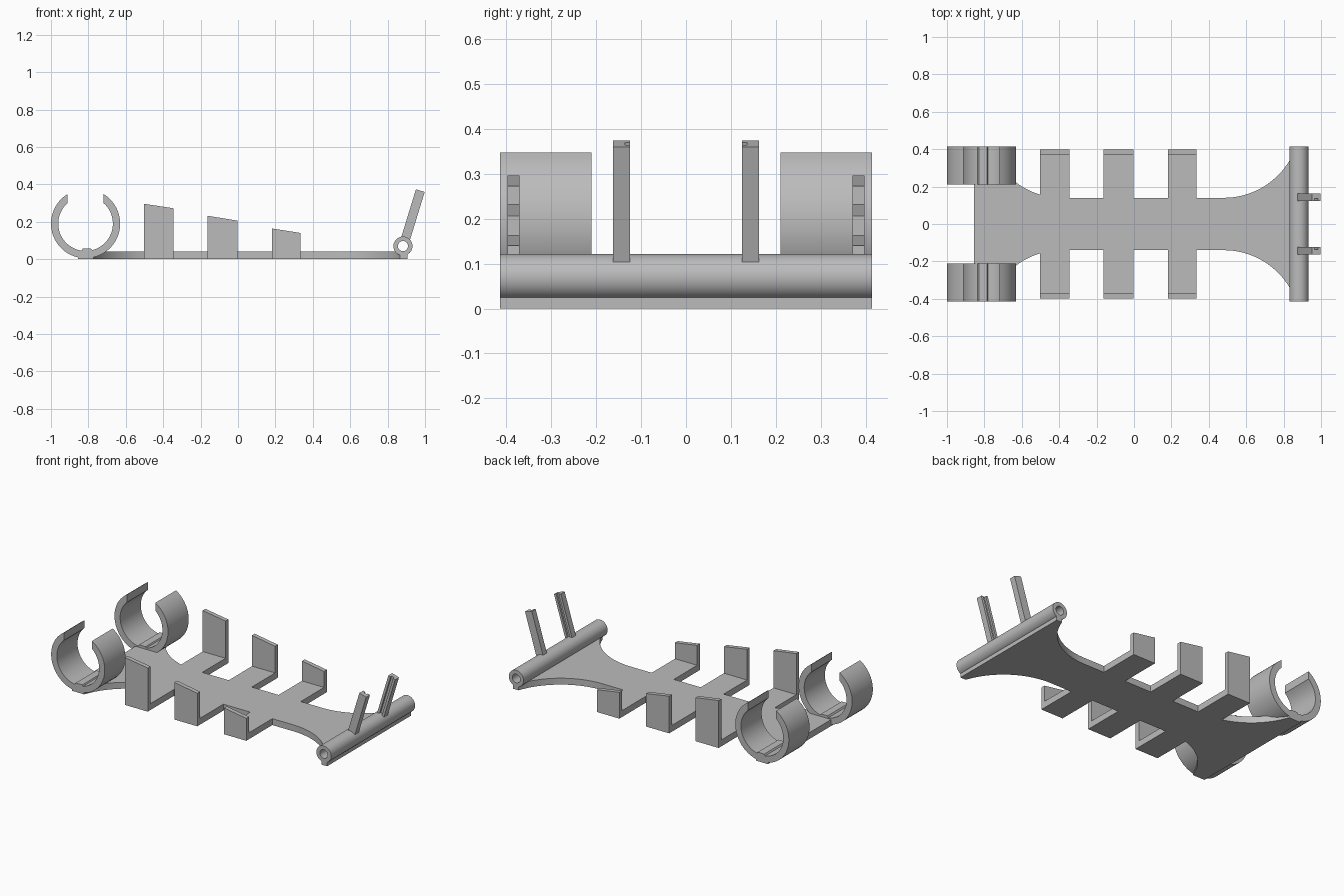
import bpy, bmesh
from math import sin, cos, asin, pi, radians
from mathutils import Matrix, Vector

cube = bpy.data.objects.get("Cube")
if cube:
    bpy.data.objects.remove(cube, do_unlink=True)

GREY = (0.5, 0.5, 0.5, 1)
mat = bpy.data.materials.new("plain grey")
mat.use_nodes = True
mat.diffuse_color = GREY
mat.node_tree.nodes["Principled BSDF"].inputs["Base Color"].default_value = GREY


def finish(name, bm):
    bmesh.ops.recalc_face_normals(bm, faces=bm.faces)
    mesh = bpy.data.meshes.new(name)
    bm.to_mesh(mesh)
    bm.free()
    mesh.materials.append(mat)
    obj = bpy.data.objects.new(name, mesh)
    bpy.context.collection.objects.link(obj)
    bpy.ops.object.select_all(action="DESELECT")
    obj.select_set(True)
    bpy.context.view_layer.objects.active = obj
    bpy.ops.object.shade_smooth_by_angle(angle=radians(30))
    return obj


def extrude(bm, faces, vec):
    geom = bmesh.ops.extrude_face_region(bm, geom=faces)["geom"]
    verts = [g for g in geom if isinstance(g, bmesh.types.BMVert)]
    bmesh.ops.translate(bm, verts=verts, vec=vec)


def prism(name, points, vec):
    """Solid from one flat outline pushed along a vector."""
    bm = bmesh.new()
    extrude(bm, [bm.faces.new([bm.verts.new(p) for p in points])], vec)
    return finish(name, bm)


def arc(cx, cy, r, start, end, n):
    step = (end - start) / n
    return [(cx + r * cos(start + i * step), cy + r * sin(start + i * step))
            for i in range(n + 1)]


def band(name, outer, inner, y0, y1, closed):
    """Wall between two arcs in the xz plane, running along y."""
    bm = bmesh.new()
    a = [bm.verts.new((x, y0, z)) for x, z in outer]
    b = [bm.verts.new((x, y0, z)) for x, z in inner]
    n = len(a)
    faces = []
    for i in range(n if closed else n - 1):
        j = (i + 1) % n
        faces.append(bm.faces.new((a[i], a[j], b[j], b[i])))
    extrude(bm, faces, (0, y1 - y0, 0))
    return finish(name, bm)


HALF = 0.414      # half depth of the model
PLATE = 0.04      # plate thickness
WAIST = 0.14
ARM = 0.397       # reach of the side arms
FLARE, FLARE_Y = 0.41, 0.55
ARMS = [(-0.503, -0.345, 0.296, 0.272),
        (-0.162, -0.003, 0.232, 0.206),
        (0.182, 0.335, 0.164, 0.14)]

# Base plate: flared ends, narrow waist and three pairs of arms
reach = asin((FLARE_Y - HALF) / FLARE)
half = [(-0.855, HALF)]
half += arc(-0.385, FLARE_Y, FLARE, pi + reach, radians(253.3), 16)
for x0, x1, _, _ in ARMS:
    if x0 > -0.5:
        half.append((x0, WAIST))
    half += [(x0, ARM), (x1, ARM), (x1, WAIST)]
half += arc(0.48, FLARE_Y, FLARE, 1.5 * pi, 2 * pi - reach, 20)
half.append((0.905, HALF))
outline = half + [(x, -y) for x, y in reversed(half)]
prism("base_plate", [(x, y, 0) for x, y in outline], (0, 0, PLATE))

# Open clip rings with a locating rail in the bottom of each
CX, CZ, R_OUT, R_IN, GAP = -0.815, 0.19, 0.185, 0.146, 0.097


def open_arc(r):
    g = asin(GAP / r)
    return arc(CX, CZ, r, pi / 2 + g, 2.5 * pi - g, 48)


for side, s in (("left", 1), ("right", -1)):
    tag = "back" if s > 0 else "front"
    band(f"{tag}_clip_ring", open_arc(R_OUT), open_arc(R_IN),
         s * 0.21, s * HALF, False)
    rail = [(-0.84, 0.038), (-0.83, 0.056), (-0.785, 0.056), (-0.775, 0.038)]
    prism(f"{tag}_clip_rail", [(x, s * 0.21, z) for x, z in rail],
          (0, s * (HALF - 0.21), 0))

    # Upright tabs with sloping tops
    for i, (x0, x1, h0, h1) in enumerate(ARMS):
        tab = [(x0, 0), (x1, 0), (x1, h1), (x0, h0)]
        prism(f"{tag}_tab_{i + 1}", [(x, s * ARM, z) for x, z in tab],
              (0, -s * 0.027, 0))

# Hinge tube across the end
TX, TZ = 0.882, 0.07
band("hinge_tube", arc(TX, TZ, 0.051, 0, 2 * pi, 40)[:-1],
     arc(TX, TZ, 0.027, 0, 2 * pi, 40)[:-1], -HALF, HALF, True)

# Leaning posts, each with a groove along its inner face
lean = Matrix.Translation((TX + 0.002, 0, TZ)) @ Matrix.Rotation(radians(17), 4, "Y")
W, IN, OUT, SLOT, DEEP = 0.0245, 0.124, 0.162, 0.009, 0.012
section = [(-W, IN), (-SLOT, IN), (-SLOT, IN + DEEP), (SLOT, IN + DEEP),
           (SLOT, IN), (W, IN), (W, OUT), (-W, OUT)]
for tag, s in (("back", 1), ("front", -1)):
    pts = [lean @ Vector((x, s * y, 0.038)) for x, y in section]
    prism(f"{tag}_post", pts, lean.to_3x3() @ Vector((0, 0, 0.272)))
